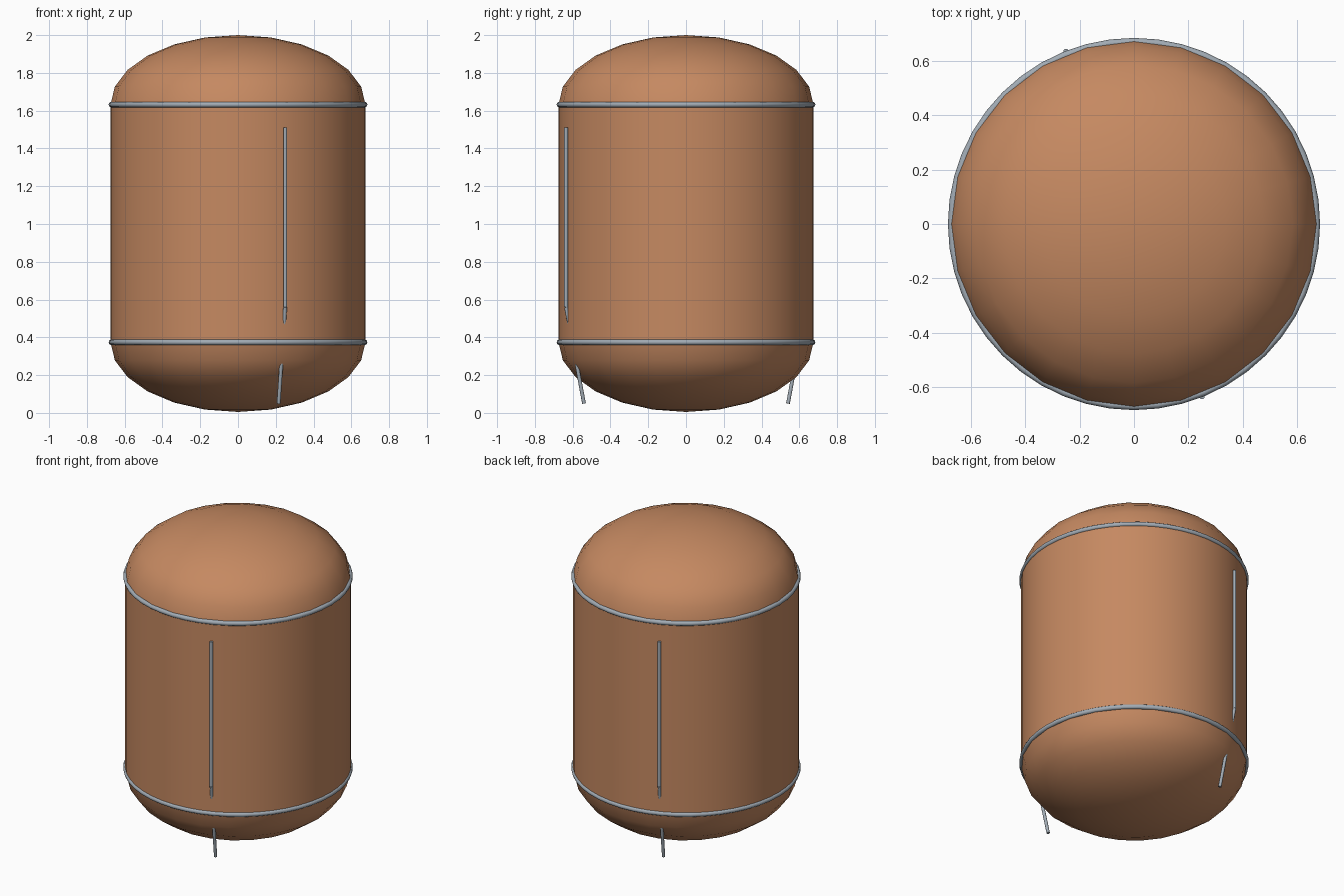
import bpy
import math
from mathutils import Vector

if "Cube" in bpy.data.objects:
    bpy.data.objects.remove(bpy.data.objects["Cube"])

RADIUS = 0.675
LOW, HIGH = 0.374, 1.632   # seam heights
SIDES = 24


def material(name, color):
    m = bpy.data.materials.new(name)
    m.use_nodes = True
    m.diffuse_color = color
    m.node_tree.nodes["Principled BSDF"].inputs["Base Color"].default_value = color
    return m


copper = material("copper_orange", (0.56, 0.25, 0.12, 1))
steel = material("steel_grey", (0.36, 0.41, 0.46, 1))


def finish(name, mat):
    obj = bpy.context.object
    obj.name = name
    obj.data.materials.append(mat)
    bpy.ops.object.shade_smooth_by_angle(angle=math.radians(40))
    return obj


def dome(name, seam, tip):
    """Half ellipsoid lathed from the seam to the tip."""
    rings = 6
    verts, faces = [], []
    for i in range(rings):
        a = i / rings * math.pi / 2
        for j in range(SIDES):
            t = j / SIDES * math.tau
            verts.append((RADIUS * math.cos(a) * math.cos(t),
                          RADIUS * math.cos(a) * math.sin(t),
                          seam + (tip - seam) * math.sin(a)))
    verts.append((0, 0, tip))
    for i in range(rings):
        for j in range(SIDES):
            k = (j + 1) % SIDES
            a, b = i * SIDES + j, i * SIDES + k
            f = (a, b, len(verts) - 1) if i == rings - 1 else (a, b, b + SIDES, a + SIDES)
            faces.append(f if tip > seam else f[::-1])
    mesh = bpy.data.meshes.new(name)
    mesh.from_pydata(verts, [], faces)
    obj = bpy.data.objects.new(name, mesh)
    bpy.context.collection.objects.link(obj)
    bpy.ops.object.select_all(action='DESELECT')
    obj.select_set(True)
    bpy.context.view_layer.objects.active = obj
    finish(name, copper)


def rod(name, start, end, radius=0.01):
    a, b = Vector(start), Vector(end)
    bpy.ops.mesh.primitive_cylinder_add(
        vertices=12, radius=radius, depth=(b - a).length, location=(a + b) / 2,
        rotation=(b - a).to_track_quat('Z', 'Y').to_euler())
    finish(name, steel)


# Tank shell
bpy.ops.mesh.primitive_cylinder_add(vertices=SIDES * 2, radius=RADIUS, depth=HIGH - LOW,
                                    end_fill_type='NOTHING',
                                    location=(0, 0, (LOW + HIGH) / 2))
finish("tank_body", copper)
dome("top_dome", HIGH, 2.0)
dome("bottom_dome", LOW, 0.005)

# Seam bands
for name, z in (("upper_band", HIGH), ("lower_band", LOW)):
    bpy.ops.mesh.primitive_torus_add(major_segments=48, minor_segments=10,
                                     major_radius=0.67, minor_radius=0.015,
                                     location=(0, 0, z))
    finish(name, steel)

# Opposite pipes: an upright run, then a slanted run through the shell
for side, s in (("front", 1), ("back", -1)):
    bend = (0.25 * s, -0.635 * s, 0.56)
    rod(side + "_upright_pipe", (bend[0], bend[1], 1.51), bend)
    rod(side + "_slanted_pipe", bend, (0.215 * s, -0.54 * s, 0.05))
